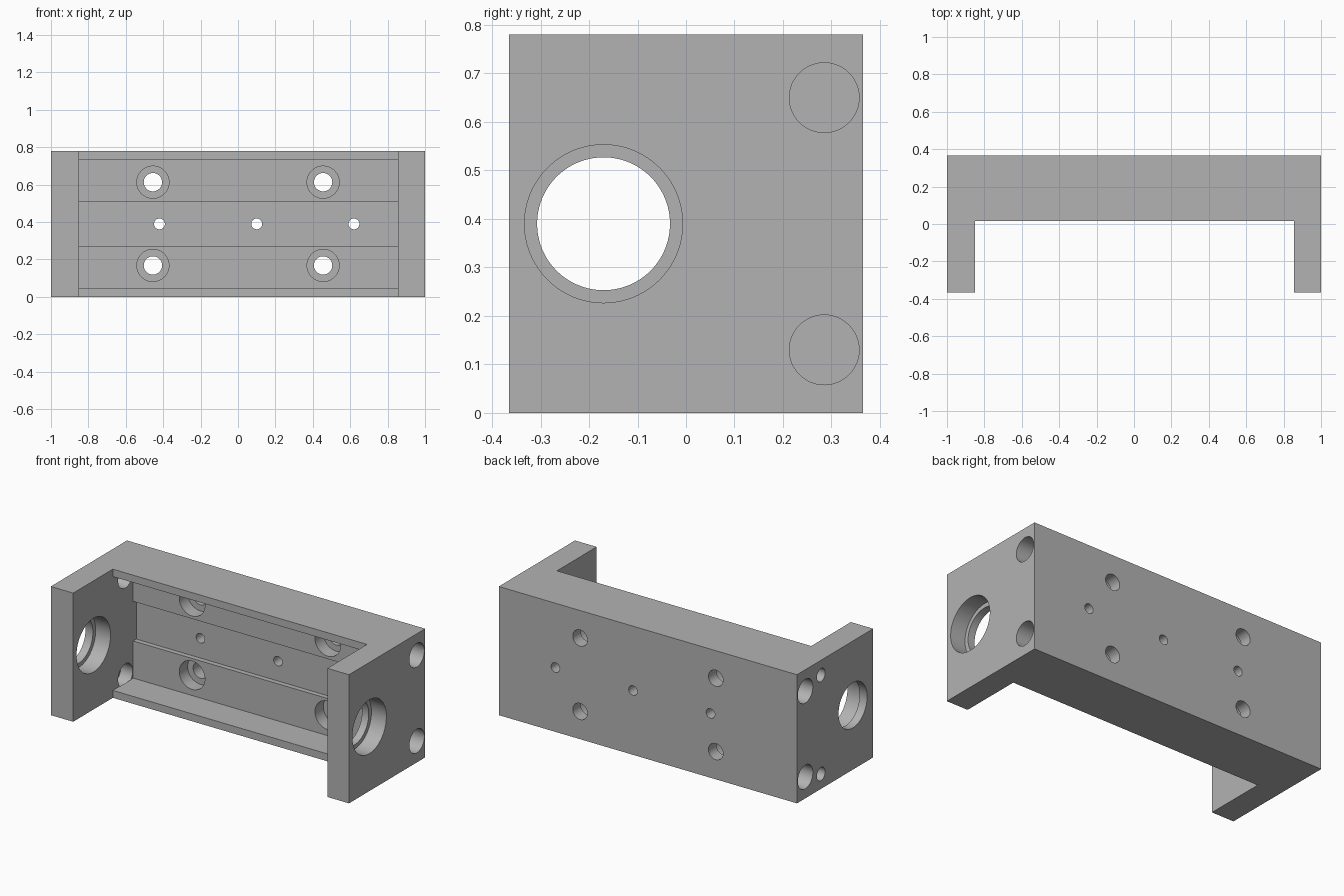
import bpy, bmesh, math
from mathutils import Matrix, Vector

cube = bpy.data.objects.get("Cube")
if cube:
    bpy.data.objects.remove(cube, do_unlink=True)

grey = bpy.data.materials.new("machined grey")
grey.use_nodes = True
COLOUR = (0.45, 0.45, 0.45, 1)
grey.diffuse_color = COLOUR
grey.node_tree.nodes["Principled BSDF"].inputs["Base Color"].default_value = COLOUR


def prism(name, section, x0, x1):
    """Extrude a closed (y, z) section from x0 to x1."""
    bm = bmesh.new()
    face = bm.faces.new([bm.verts.new((x0, y, z)) for y, z in section])
    new = bmesh.ops.extrude_face_region(bm, geom=[face])["geom"]
    verts = [v for v in new if isinstance(v, bmesh.types.BMVert)]
    bmesh.ops.translate(bm, verts=verts, vec=(x1 - x0, 0, 0))
    bmesh.ops.recalc_face_normals(bm, faces=bm.faces)
    return make_object(name, bm)


def make_object(name, bm):
    mesh = bpy.data.meshes.new(name)
    bm.to_mesh(mesh)
    bm.free()
    mesh.materials.append(grey)
    obj = bpy.data.objects.new(name, mesh)
    bpy.context.collection.objects.link(obj)
    return obj


def cut(cutter):
    """Subtract a cutter from the bracket and discard it."""
    cutter.hide_render = True
    mod = bracket.modifiers.new("cut", "BOOLEAN")
    mod.operation = "DIFFERENCE"
    mod.solver = "EXACT"
    mod.object = cutter
    bpy.context.view_layer.objects.active = bracket
    bpy.ops.object.modifier_apply(modifier=mod.name)
    bpy.data.objects.remove(cutter, do_unlink=True)


def drill(start, end, radius, sides=48):
    """Cut a round hole between two points."""
    a, b = Vector(start), Vector(end)
    turn = (b - a).to_track_quat("Z", "Y").to_matrix().to_4x4()
    bm = bmesh.new()
    bmesh.ops.create_cone(bm, cap_ends=True, segments=sides, radius1=radius,
                          radius2=radius, depth=(b - a).length,
                          matrix=Matrix.Translation((a + b) / 2) @ turn)
    cut(make_object("hole_cutter", bm))


# Solid block
HALF_Y, TOP = 0.365, 0.78
LEFT_IN, RIGHT_IN = 0.855, -0.85
bracket = prism("bracket_body", [(-HALF_Y, 0), (HALF_Y, 0), (HALF_Y, TOP), (-HALF_Y, TOP)], -1, 1)

# Space between the arms, with the stepped channel in the back wall
FACE, FLOOR, DEEP = 0.015, 0.21, 0.24
cut(prism("pocket_cutter", [
    (-0.5, -0.1), (FACE, -0.1), (FACE, 0.045), (FLOOR, 0.045), (FLOOR, 0.27),
    (DEEP, 0.27), (DEEP, 0.51), (FLOOR, 0.51), (FLOOR, 0.735), (FACE, 0.735),
    (FACE, 0.9), (-0.5, 0.9)], RIGHT_IN, LEFT_IN))

# Bearing bores: recessed outside on the left arm, inside on the right arm
BY, BZ = -0.17, TOP / 2
for x0, x1 in ((0.8, 1.1), (-1.1, -0.8)):
    drill((x0, BY, BZ), (x1, BY, BZ), 0.137, 96)
for x0, x1 in ((0.9, 1.1), (-0.95, -0.8)):
    drill((x0, BY, BZ), (x1, BY, BZ), 0.163, 96)

# Blind holes in both ends
for side in (-1, 1):
    for z in (0.13, 0.65):
        drill((side * 0.9, 0.285, z), (side * 1.1, 0.285, z), 0.072)

# Bolt holes through the right arm, recessed from inside
for z in (0.09, 0.69):
    drill((-1.1, 0.135, z), (-0.84, 0.135, z), 0.04)
    drill((-0.93, 0.135, z), (RIGHT_IN + 0.002, 0.135, z), 0.07)

# Recessed bolt holes through the back wall
for x in (-0.455, 0.455):
    for z in (0.168, 0.613):
        drill((x, 0.1, z), (x, 0.5, z), 0.049)
        drill((x, 0.1, z), (x, 0.29, z), 0.086)

# Pin holes along the middle channel
for x in (-0.42, 0.1, 0.62):
    drill((x, 0.1, BZ), (x, 0.5, BZ), 0.029, 32)

# Smooth hole walls, sharp edges
bpy.ops.object.select_all(action="DESELECT")
bracket.select_set(True)
bpy.context.view_layer.objects.active = bracket
bpy.ops.object.shade_smooth_by_angle(angle=math.radians(30))
